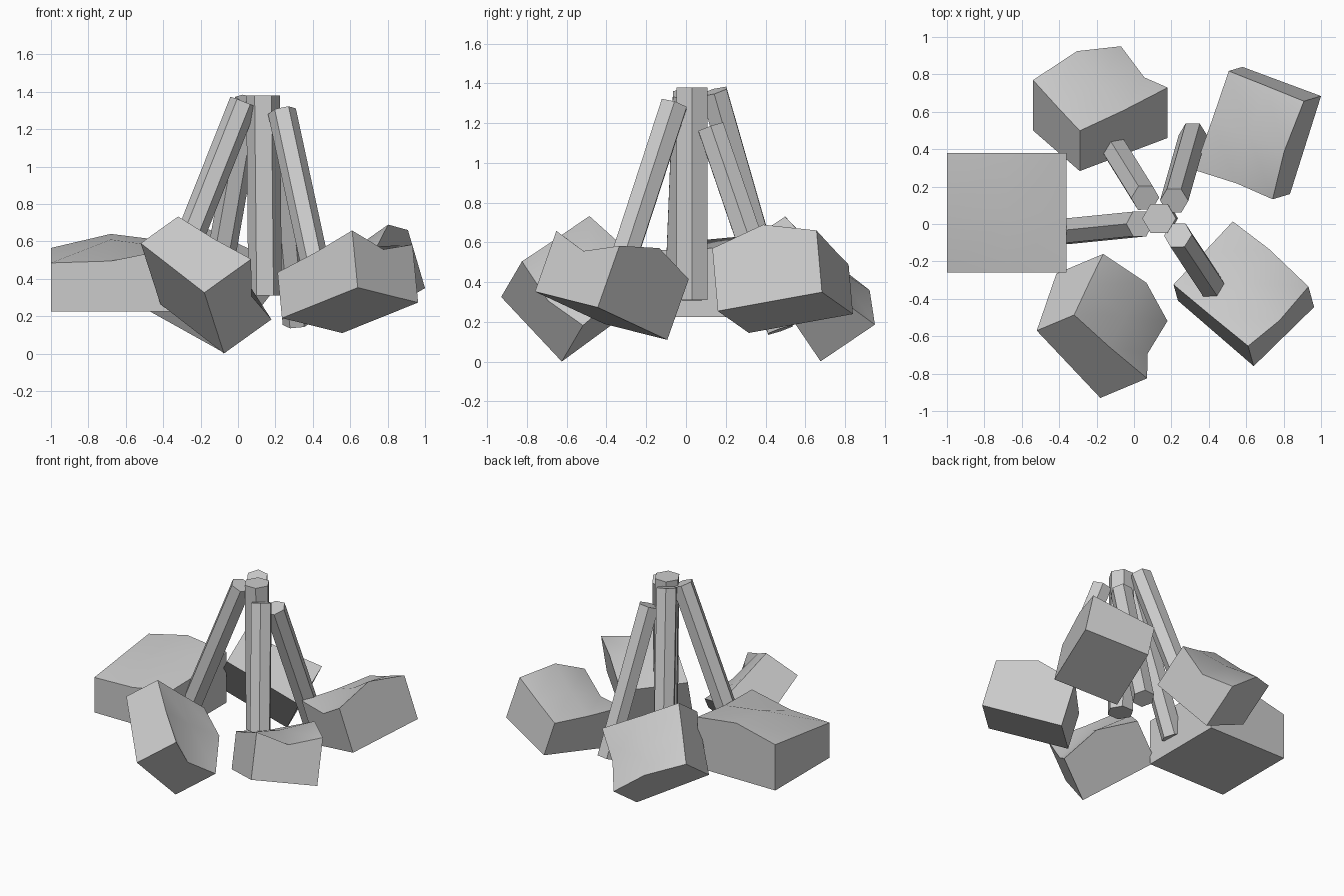
import bpy, bmesh, math
from mathutils import Vector

if "Cube" in bpy.data.objects:
    bpy.data.objects.remove(bpy.data.objects["Cube"])


def finish(name, bm, smooth=False):
    bmesh.ops.recalc_face_normals(bm, faces=bm.faces[:])
    mesh = bpy.data.meshes.new(name)
    bm.to_mesh(mesh)
    bm.free()
    ob = bpy.data.objects.new(name, mesh)
    bpy.context.collection.objects.link(ob)
    if smooth:
        bpy.ops.object.select_all(action='DESELECT')
        ob.select_set(True)
        bpy.context.view_layer.objects.active = ob
        bpy.ops.object.shade_smooth_by_angle(angle=math.radians(30))
    return ob


def rock(name, a, g, m, heights):
    """Slab on base corners a, g, m with an uneven 3x3 top."""
    a, g, m = Vector(a), Vector(g), Vector(m)
    u, v = g - a, m - a
    n = u.cross(v).normalized()
    bm = bmesh.new()
    base = [bm.verts.new(p) for p in (a, g, g + v, m)]
    top = [[bm.verts.new(a + u * i / 2 + v * j / 2 + n * heights[j][i])
            for i in range(3)] for j in range(3)]
    bm.faces.new(base)
    for j in range(2):
        for i in range(2):
            bm.faces.new((top[j][i], top[j][i + 1], top[j + 1][i + 1], top[j + 1][i]))
    # side walls follow the uneven rim
    rims = (top[0], [r[2] for r in top], top[2][::-1], [r[0] for r in top][::-1])
    for k, rim in enumerate(rims):
        bm.faces.new([base[k], base[(k + 1) % 4]] + rim[::-1])
    finish(name, bm, True)


def log(name, top, bottom, radius):
    """Six-sided log between two points."""
    top, bottom = Vector(top), Vector(bottom)
    axis = top - bottom
    rot = Vector((0, 0, 1)).rotation_difference(axis)
    bm = bmesh.new()
    rings = []
    for end in (bottom, top):
        rings.append([bm.verts.new(end + rot @ Vector((radius * math.cos(math.pi * k / 3),
                                                       radius * math.sin(math.pi * k / 3), 0)))
                      for k in range(6)])
    for ring in rings:
        bm.faces.new(ring)
    for k in range(6):
        n = (k + 1) % 6
        bm.faces.new((rings[0][k], rings[0][n], rings[1][n], rings[1][k]))
    finish(name, bm)


# Ring of rocks
LARGE = ((.26, .27, .335), (.30, .385, .34), (.34, .415, .375))
SMALL = ((.26, .285, .325), (.29, .325, .26), (.325, .405, .33))
rock("rock_left", (-1, -.26, .225), (-.36, -.26, .225), (-1, .38, .225), LARGE)
rock("rock_back", (-.29, .283, .585), (.18, .46, .323), (-.54, .50, .264), SMALL)
rock("rock_back_right", (.58, .84, .24), (.414, .316, .145), (1.0, .684, .35), SMALL)
rock("rock_front_right", (.235, -.41, .19), (.64, -.76, .353), (.558, -.094, .11), SMALL)
rock("rock_front_left", (-.52, -.57, .59), (-.18, -.93, .326), (-.415, -.265, .265), SMALL)

# Stacked logs
log("log_center", (.134, .03, 1.38), (.145, .03, .31), .09)
log("log_left", (.03, 0, 1.345), (-.37, -.04, .34), .076)
log("log_back", (.06, .14, 1.36), (-.12, .43, .35), .076)
log("log_back_right", (.215, .125, 1.18), (.315, .475, .16), .076)
log("log_front_right", (.235, -.06, 1.295), (.45, -.385, .30), .076)
